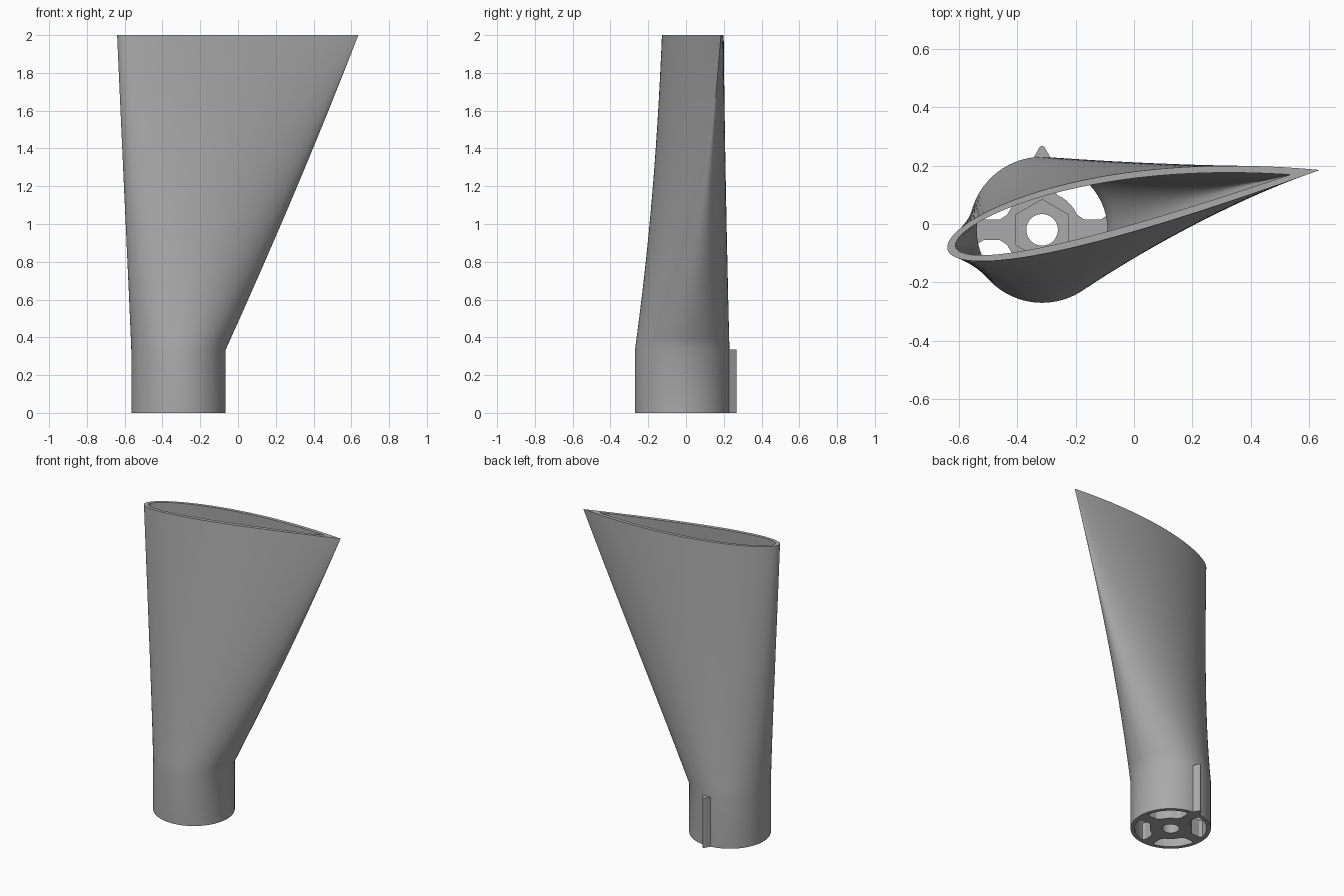
import bpy, bmesh, math
from mathutils import Vector

if "Cube" in bpy.data.objects:
    bpy.data.objects.remove(bpy.data.objects["Cube"], do_unlink=True)

CX, CY = -0.315, -0.02      # axis of the round socket
R_OUT, R_IN = 0.25, 0.224
NECK, TOP = 0.335, 2.0
TILT = math.radians(11.75)  # chord direction of the blade
N = 120

grey = bpy.data.materials.new("grey_plastic")
grey.use_nodes = True
grey.diffuse_color = (0.4, 0.4, 0.4, 1)
grey.node_tree.nodes["Principled BSDF"].inputs["Base Color"].default_value = (0.4, 0.4, 0.4, 1)


def finish(name, bm):
    bmesh.ops.recalc_face_normals(bm, faces=bm.faces)
    mesh = bpy.data.meshes.new(name)
    bm.to_mesh(mesh)
    bm.free()
    obj = bpy.data.objects.new(name, mesh)
    bpy.context.collection.objects.link(obj)
    mesh.materials.append(grey)
    bpy.ops.object.select_all(action='DESELECT')
    obj.select_set(True)
    bpy.context.view_layer.objects.active = obj
    bpy.ops.object.shade_smooth_by_angle(angle=math.radians(30))
    return obj


def ring_solid(name, rings):
    """Skin a closed loop of rings into a hollow solid."""
    bm = bmesh.new()
    rows = [[bm.verts.new(p) for p in ring] for ring in rings]
    for k, a in enumerate(rows):
        b = rows[(k + 1) % len(rows)]
        for i in range(len(a)):
            j = (i + 1) % len(a)
            bm.faces.new((a[i], a[j], b[j], b[i]))
    return finish(name, bm)


def prism(name, outline, z0, z1):
    bm = bmesh.new()
    face = bm.faces.new([bm.verts.new((x, y, z0)) for x, y in outline])
    new = bmesh.ops.extrude_face_region(bm, geom=[face])["geom"]
    bmesh.ops.translate(bm, vec=(0, 0, z1 - z0),
                        verts=[v for v in new if isinstance(v, bmesh.types.BMVert)])
    return finish(name, bm)


def circle(r, z, turn=0.0):
    return [Vector((CX + r * math.cos(math.tau * i / N + turn),
                    CY + r * math.sin(math.tau * i / N + turn), z)) for i in range(N)]


def hexagon(apothem, z):
    pts = []
    for i in range(N):
        a = math.tau * i / N
        off = (a + math.pi / 6) % (math.pi / 3) - math.pi / 6
        r = apothem / math.cos(off)
        pts.append(Vector((CX + r * math.cos(a), CY + r * math.sin(a), z)))
    return pts


def airfoil(nose, tail, thick, camber):
    pts = []
    for i in range(N):
        a = math.tau * i / N
        s = (1 + math.cos(a)) / 2
        half = thick * math.sqrt(s) * (1 - s) / 2
        side = 1 if a < math.pi else -1
        x = nose[0] + (tail[0] - nose[0]) * s
        y = nose[1] + (tail[1] - nose[1]) * s + camber * s * (1 - s) + side * half
        pts.append(Vector((x, y, TOP)))
    return pts


def loft(r, foil, steps=28):
    """Socket circle blending upward into the airfoil."""
    rings = [circle(r, 0, TILT)]
    base = circle(r, NECK, TILT)
    for k in range(steps + 1):
        t = k / steps
        e = t + 0.09 * t * (1 - t)
        ring = [p.lerp(q, e) for p, q in zip(base, foil)]
        for p in ring:
            p.z = NECK + (TOP - NECK) * t
        rings.append(ring)
    return rings


# Hollow body: round socket flaring into a thin blade-shaped mouth
outer = loft(R_OUT, airfoil((-0.64, -0.08), (0.637, 0.185), 0.58, 0.096))
inner = loft(R_IN, airfoil((-0.612, -0.073), (0.535, 0.169), 0.46, 0.09))
ring_solid("flared_body", outer + inner[::-1])

# Hub with a through hole and a hexagonal pocket
HUB_Z = 0.12
ring_solid("hub", [circle(0.054, 0), circle(0.13, 0), circle(0.13, HUB_Z),
                   hexagon(0.09, HUB_Z), hexagon(0.09, 0.06), circle(0.054, 0.06)])

# Four spokes, flared slightly at both ends
half_plan = [(0.115, 0.055), (0.145, 0.035), (0.2, 0.035), (0.232, 0.055)]
plan = half_plan + [(x, -y) for x, y in reversed(half_plan)]
for k, side in enumerate(("left", "back", "right", "front")):
    c, s = math.cos(k * math.pi / 2), math.sin(k * math.pi / 2)
    prism(side + "_spoke", [(CX + x * c - y * s, CY + x * s + y * c) for x, y in plan], 0, HUB_Z)

# Pointed alignment rib on the back of the socket
rib = [(-0.032, 0.222), (0.032, 0.222), (0.008, 0.264), (0, 0.268), (-0.008, 0.264)]
prism("alignment_rib", [(CX + x, y) for x, y in rib], 0, NECK)
